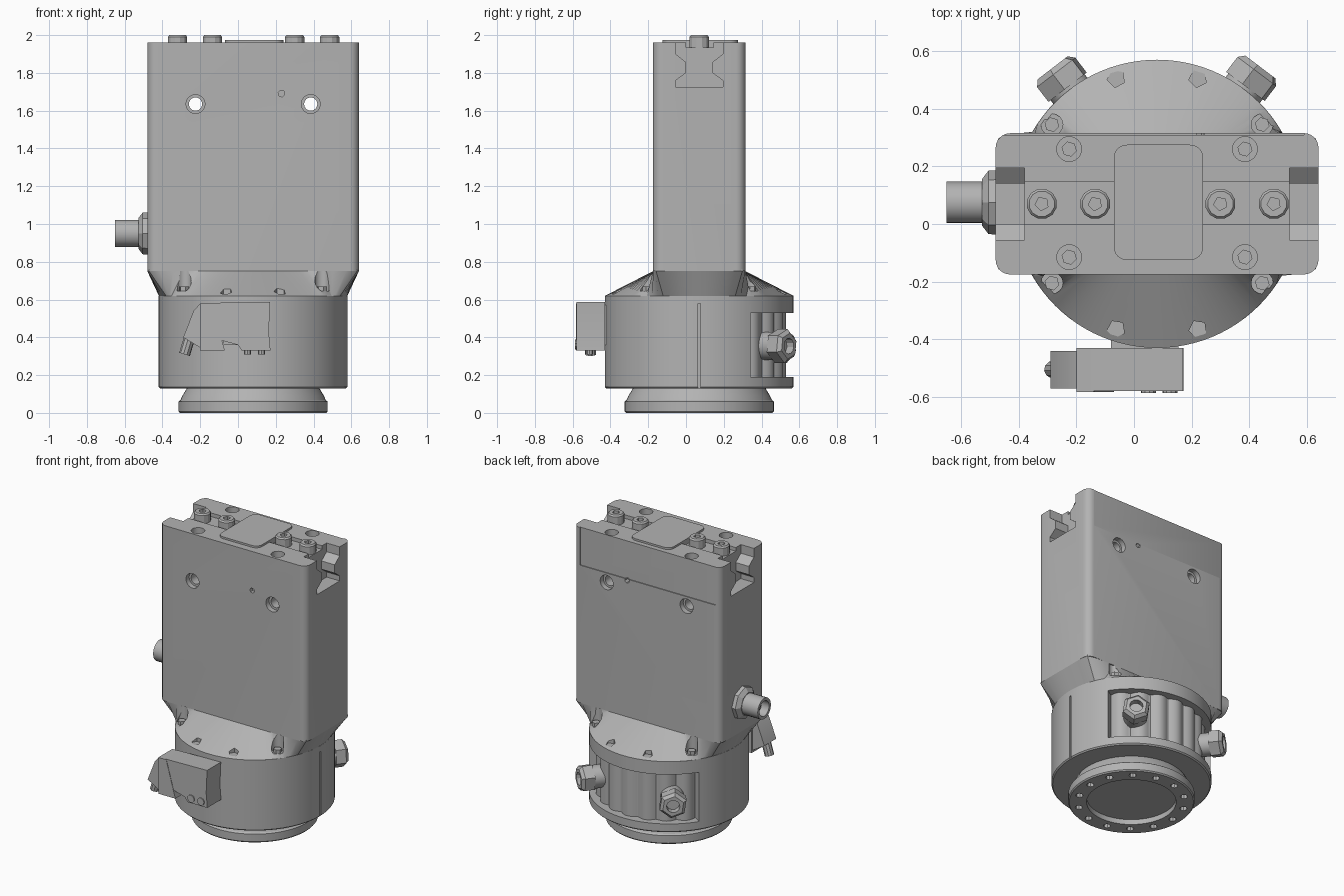
import bpy, bmesh, math
from mathutils import Vector

if "Cube" in bpy.data.objects:
    bpy.data.objects.remove(bpy.data.objects["Cube"], do_unlink=True)

CX, CY = 0.08, 0.07          # main vertical axis
HX, HY = 0.56, 0.245         # half size of the tall block

grey = bpy.data.materials.new("machined grey")
grey.use_nodes = True
grey.diffuse_color = (0.45, 0.45, 0.45, 1)
grey.node_tree.nodes["Principled BSDF"].inputs["Base Color"].default_value = (0.45, 0.45, 0.45, 1)


def loft(name, rings):
    """Skin a list of equal-length rings and cap both ends."""
    bm = bmesh.new()
    vs = [[bm.verts.new(p) for p in ring] for ring in rings]
    n = len(vs[0])
    for a, b in zip(vs, vs[1:]):
        for i in range(n):
            j = (i + 1) % n
            bm.faces.new((a[i], a[j], b[j], b[i]))
    bm.faces.new(vs[0][::-1])
    bm.faces.new(vs[-1])
    bmesh.ops.recalc_face_normals(bm, faces=bm.faces)
    mesh = bpy.data.meshes.new(name)
    bm.to_mesh(mesh)
    bm.free()
    mesh.materials.append(grey)
    ob = bpy.data.objects.new(name, mesh)
    bpy.context.collection.objects.link(ob)
    return ob


def lathe(name, base, direction, profile, n=32):
    """Turn (distance, radius) pairs around an axis."""
    base, d = Vector(base), Vector(direction).normalized()
    u = d.orthogonal().normalized()
    v = d.cross(u)
    turn = [2 * math.pi * i / n for i in range(n)]
    return loft(name, [[base + d * h + (u * math.cos(t) + v * math.sin(t)) * r for t in turn]
                       for h, r in profile])


def rod(name, base, direction, length, r, n=24):
    return lathe(name, base, direction, [(0, r), (length, r)], n)


def box(name, lo, hi):
    ring = [(lo[0], lo[1]), (hi[0], lo[1]), (hi[0], hi[1]), (lo[0], hi[1])]
    return prism(name, ring, lo[2], hi[2])


def prism(name, outline, lo, hi, axis=2):
    """Extrude a 2D outline along the x, y or z axis."""
    def place(p, h):
        q = list(p)
        q.insert(axis, h)
        return q
    return loft(name, [[place(p, h) for p in outline] for h in (lo, hi)])


def rounded(cx, cy, hx, hy, r, k=6):
    pts = []
    for q, (sx, sy) in enumerate([(1, 1), (-1, 1), (-1, -1), (1, -1)]):
        for i in range(k + 1):
            t = math.pi / 2 * (q + i / k)
            pts.append((cx + sx * (hx - r) + r * math.cos(t), cy + sy * (hy - r) + r * math.sin(t)))
    return pts


def cut(target, *cutters):
    for c in cutters:
        m = target.modifiers.new("cut", 'BOOLEAN')
        m.operation, m.solver, m.object = 'DIFFERENCE', 'EXACT', c
        bpy.context.view_layer.objects.active = target
        bpy.ops.object.modifier_apply(modifier=m.name)
        bpy.data.objects.remove(c, do_unlink=True)


UP, DOWN, BACK, FRONT = (0, 0, 1), (0, 0, -1), (0, 1, 0), (0, -1, 0)

# Tall block
block = prism("tall_block", rounded(CX, CY, HX, HY, 0.05), 0.75, 1.96)
for x in (-0.225, 0.385):
    cut(block, rod("bore", (x, -0.3, 1.635), BACK, 0.8, 0.035),
        rod("bore", (x, -0.14, 1.635), FRONT, 0.2, 0.05),
        rod("bore", (x, 0.28, 1.635), BACK, 0.2, 0.05))
    for y in (-0.115, 0.26):
        cut(block, rod("bore", (x - 0.0, y, 1.92), UP, 0.1, 0.043),
            rod("bore", (x, y, 1.87), UP, 0.1, 0.025, 6))
cut(block, rod("bore", (0.23, -0.15, 1.69), FRONT, 0.1, 0.018, 6),
    rod("bore", (0.23, 0.28, 1.69), BACK, 0.1, 0.018, 6),
    box("step", (-0.7, 0.309, 1.7), (0.59, 0.5, 2.1)),
    box("channel", (-0.7, 0, 1.935), (0.9, 0.145, 2.1)))

# Waisted end slots, mirrored about the slot centre
half = [(0.125, 2.0), (0.125, 1.90), (0.07, 1.857), (0.07, 1.80), (0.125, 1.76), (0.125, 1.725)]
slot = [(CY - w, z) for w, z in half] + [(CY + w, z) for w, z in reversed(half)]
for lo, hi in ((-0.6, -0.38), (0.54, 0.8)):
    cut(block, prism("end_slot", slot, lo, hi, 0))

# Top cover plate and socket screws
prism("top_plate", rounded(CX + 0.005, CY + 0.005, 0.155, 0.2, 0.045), 1.92, 1.973)
for x in (-0.32, -0.135, 0.3, 0.485):
    screw = lathe("top_screw", (x, CY, 1.92), UP, [(0, 0.053), (0.07, 0.053), (0.08, 0.045)], 12)
    cut(screw, rod("socket", (x, CY, 1.96), UP, 0.1, 0.024, 5))

# Shoulder blending the round body into the block
N = 96
turn = [2 * math.pi * i / N for i in range(N)]


def block_ray(t, p=18):
    return (abs(math.cos(t) / HX) ** p + abs(math.sin(t) / HY) ** p) ** (-1 / p)


def ring_at(z, radius):
    return [(CX + radius(t) * math.cos(t), CY + radius(t) * math.sin(t), z) for t in turn]


shoulder = loft("shoulder", [ring_at(0.62, lambda t: 0.499), ring_at(0.75, block_ray),
                             ring_at(0.76, block_ray)])
for sx in (-1, 1):
    for sy in (-1, 1):
        cut(shoulder,
            rod("pocket", (CX + sx * 0.365, CY + sy * 0.275, 0.645), UP, 0.2, 0.038, 16),
            rod("pocket", (CX + sx * 0.142, CY + sy * 0.435, 0.63), UP, 0.2, 0.032, 5))
        rod("shoulder_screw", (CX + sx * 0.365, CY + sy * 0.275, 0.64), UP, 0.03, 0.026, 6)

# Round body with a ribbed recess at the back and a seam on one side
body = lathe("round_body", (CX, CY, 0.13), UP, [(0, 0.492), (0.008, 0.5), (0.49, 0.5)], N)
arc = [math.radians(33 + 114 * i / 90) for i in range(91)]
recess = [(CX + 0.6 * math.cos(a), CY + 0.6 * math.sin(a)) for a in (arc[0], arc[22], arc[45], arc[68], arc[-1])]
for a in reversed(arc):
    r = 0.435 + 0.025 * abs(math.sin(11 * a))
    recess.append((CX + r * math.cos(a), CY + r * math.sin(a)))
cut(body, prism("recess", recess, 0.19, 0.53),
    box("seam", (0.57, CY - 0.006, 0.1), (0.7, CY + 0.006, 0.58)))

# Back hose fittings
for deg in (53, 127.5):
    a = math.radians(deg)
    d = Vector((math.cos(a), math.sin(a), 0))
    base = Vector((CX, CY, 0.354)) + d * 0.4
    rod("fitting_boss", base, d, 0.13, 0.075)
    nut = lathe("fitting_nut", base, d, [(0.11, 0.09), (0.175, 0.09), (0.195, 0.07)], 6)
    cut(nut, rod("hole", base + d * 0.15, d, 0.2, 0.042, 12))

# Bottom mounting flange
flange = lathe("mounting_flange", (CX, CY, 0), UP,
               [(0, 0.388), (0.008, 0.395), (0.06, 0.395), (0.068, 0.385), (0.09, 0.375), (0.14, 0.345)], 64)
cut(flange, rod("recess", (CX, CY, 0.035), DOWN, 0.1, 0.28, 48))
for i in range(14):
    a = 2 * math.pi * i / 14
    cut(flange, rod("hole", (CX + 0.335 * math.cos(a), CY + 0.335 * math.sin(a), 0.03), DOWN, 0.1, 0.024, 8))

# Side cable socket
lathe("socket_base", (-0.47, CY + 0.005, 0.95), (-1, 0, 0), [(0, 0.112), (0.035, 0.11), (0.058, 0.08)], 8)
socket = rod("socket_tube", (-0.5, CY + 0.005, 0.95), (-1, 0, 0), 0.15, 0.072)
cut(socket, rod("hole", (-0.57, CY + 0.005, 0.95), (-1, 0, 0), 0.2, 0.052))
rod("socket_pin", (-0.55, CY + 0.005, 0.95), (-1, 0, 0), 0.06, 0.025, 8)

# Front connector: neck, housing, tapered hood and cable stub
box("connector_neck", (-0.08, -0.46, 0.36), (0.155, -0.36, 0.57))
housing = [(-0.15, 0.582), (0.17, 0.588), (0.163, 0.43), (0.172, 0.33), (0.02, 0.33), (0, 0.36), (-0.15, 0.4)]
prism("connector_housing", housing, -0.58, -0.43, 1)
hood = [(-0.2, 0.58), (-0.14, 0.58), (-0.07, 0.33), (-0.2, 0.33)]
prism("connector_hood", hood, -0.583, -0.43, 1)
tip = [(-0.2, 0.58), (-0.235, 0.54), (-0.29, 0.4), (-0.2, 0.345)]
prism("hood_tip", tip, -0.57, -0.44, 1)
rod("cable_stub", (-0.25, -0.505, 0.42), (-0.3, 0, -1), 0.115, 0.03, 10)
for x in (0.05, 0.125):
    rod("connector_screw", (x, -0.57, 0.362), FRONT, 0.017, 0.026, 10)
    rod("connector_pin", (x, -0.51, 0.34), DOWN, 0.03, 0.018, 8)

# Smooth curved faces, keep machined edges crisp
for ob in bpy.context.scene.objects:
    if ob.type == 'MESH' and grey.name in ob.data.materials:
        bpy.ops.object.select_all(action='DESELECT')
        ob.select_set(True)
        bpy.context.view_layer.objects.active = ob
        bpy.ops.object.shade_smooth_by_angle(angle=math.radians(25))
